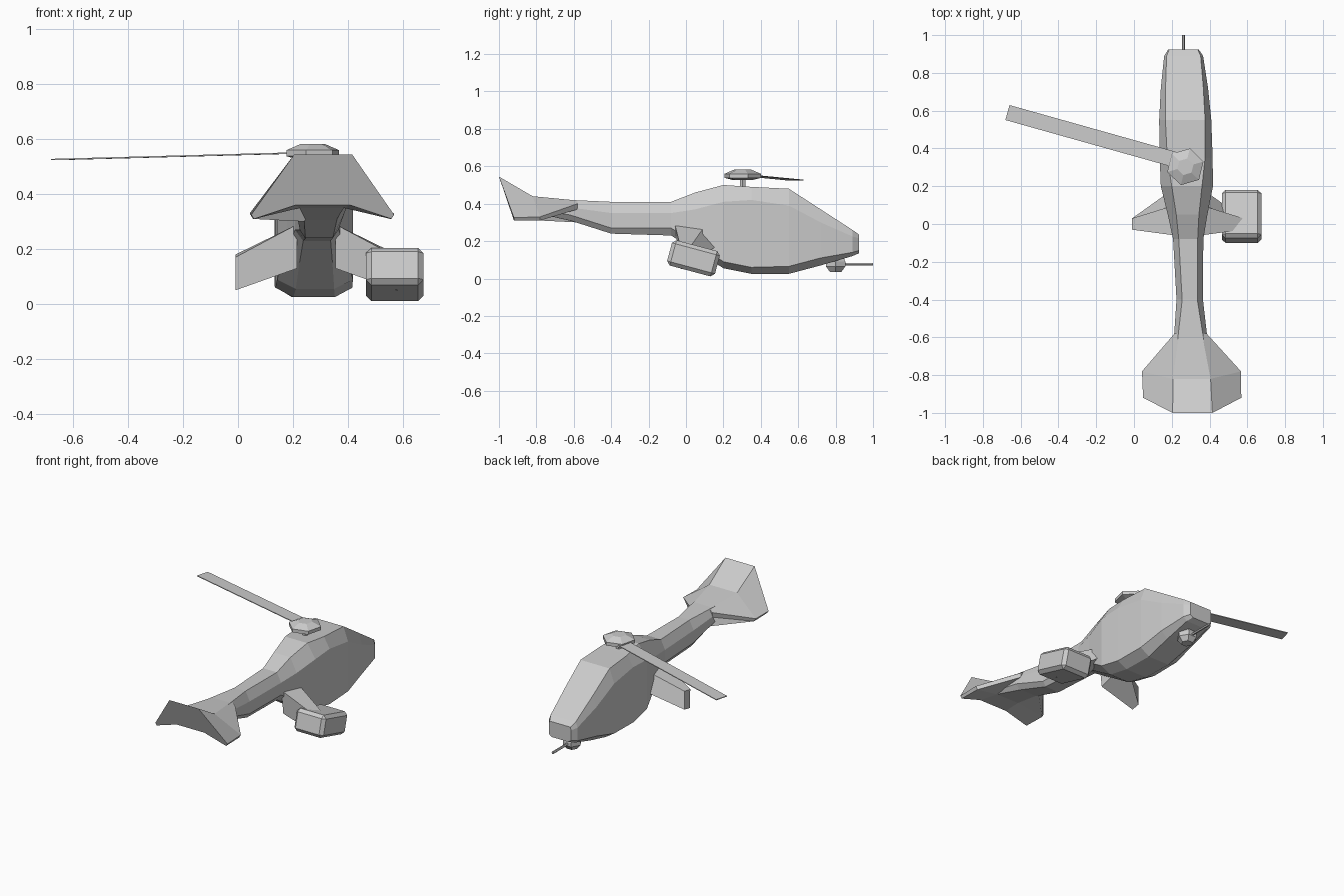
import bpy
import bmesh
import math
from mathutils import Matrix, Vector

cube = bpy.data.objects.get("Cube")
if cube:
    bpy.data.objects.remove(cube, do_unlink=True)

GREY = (0.6, 0.6, 0.6, 1.0)
paint = bpy.data.materials.new("plain grey")
paint.use_nodes = True
paint.diffuse_color = GREY
paint.node_tree.nodes["Principled BSDF"].inputs["Base Color"].default_value = GREY


def centre_x(y):
    """The aircraft sits slightly turned, so its centre line drifts with y."""
    return 0.285 - 0.025 * y


def finish(name, bm):
    bmesh.ops.recalc_face_normals(bm, faces=bm.faces)
    mesh = bpy.data.meshes.new(name)
    bm.to_mesh(mesh)
    bm.free()
    mesh.materials.append(paint)
    obj = bpy.data.objects.new(name, mesh)
    bpy.context.collection.objects.link(obj)
    return obj


def loft(name, rings):
    """Skin a row of equal-sized closed rings and cap both ends."""
    bm = bmesh.new()
    loops = [[bm.verts.new(point) for point in ring] for ring in rings]
    count = len(loops[0])
    for first, second in zip(loops, loops[1:]):
        for i in range(count):
            j = (i + 1) % count
            bm.faces.new((first[i], first[j], second[j], second[i]))
    bm.faces.new(loops[0])
    bm.faces.new(loops[-1])
    return finish(name, bm)


def mirrored_ring(half):
    """Turn (offset, y, z) points of one side into a full ring."""
    right = [(centre_x(y) + d, y, z) for d, y, z in half]
    left = [(centre_x(y) - d, y, z) for d, y, z in reversed(half)]
    return right + left


def turned(name, centre, profile, sides, axis="Z", twist=0.0):
    """Loft a round part from (radius, height) pairs."""
    rotation = Matrix.Rotation(-math.pi / 2, 3, "X") if axis == "Y" else Matrix.Identity(3)
    rings = []
    for radius, height in profile:
        ring = []
        for i in range(sides):
            a = twist + math.tau * i / sides
            local = Vector((radius * math.cos(a), radius * math.sin(a), height))
            ring.append(Vector(centre) + rotation @ local)
        rings.append(ring)
    return loft(name, rings)


# Fuselage: y, half widths (bottom, side, top), heights (bottom, lower, upper, top)
sections = [
    (.925, .06, .08, .075, .135, .15, .215, .235),
    (.89, .075, .103, .09, .12, .14, .225, .26),
    (.72, .08, .125, .1, .07, .11, .3, .37),
    (.55, .075, .138, .105, .025, .065, .39, .48),
    (.35, .075, .14, .1, .025, .06, .42, .49),
    (.2, .07, .138, .08, .055, .09, .41, .5),
    (.05, .06, .105, .06, .15, .19, .37, .46),
    (-.08, .05, .08, .05, .23, .27, .35, .41),
    (-.4, .05, .07, .04, .24, .27, .35, .41),
    (-.62, .06, .09, .07, .31, .34, .38, .42),
    (-.8, .08, .09, .08, .35, .37, .39, .43),
]
rings = []
for y, low, side, high, z0, z1, z2, z3 in sections:
    rings.append(mirrored_ring([(low, y, z0), (side, y, z1), (side, y, z2), (high, y, z3)]))
loft("fuselage", rings)

# Tail: a raised centre wedge with two drooping fins
tail = [
    [(.1, -.93, .36), (.25, -.92, .31), (.26, -.92, .325), (.105, -1, .545)],
    [(.08, -.8, .35), (.25, -.78, .31), (.262, -.78, .33), (.1, -.82, .44)],
    [(.05, -.58, .3), (.085, -.58, .37), (.085, -.58, .4), (.06, -.58, .417)],
]
loft("tail_fins", [mirrored_ring(half) for half in tail])

# Stub wings: broad at the root, narrow and tall at the tip
root = [(-.06, .29), (.1, .28), (.19, .2), (-.04, .13)]
tip = [(-.03, .17), (.03, .18), (.03, .06), (-.025, .05)]
for side, name in ((1, "left_stub_wing"), (-1, "right_stub_wing")):
    loft(name, [[(.285 + side * d, y, z) for y, z in ring]
                for d, ring in ((.07, root), (.295, tip))])

# Bevelled weapon pod, pitched nose down
bm = bmesh.new()
bmesh.ops.create_cube(bm, size=1)
bmesh.ops.scale(bm, vec=(.21, .265, .14), verts=bm.verts)
pod = finish("weapon_pod", bm)
pod.location = (.57, .04, .108)
pod.rotation_euler.x = -math.radians(15)
bevel = pod.modifiers.new("chamfer", "BEVEL")
bevel.width = .02
bevel.segments = 1

# Rotor mast, hub and single blade
hub = (.272, .303, .5)
turned("rotor_mast", hub, [(.018, -.02), (.018, .04)], 6)
turned("rotor_hub", hub, [(.06, .028), (.1, .038), (.1, .06), (.045, .083)], 6, twist=.28)

inner, outer = Vector((.22, .34, .55)), Vector((-.67, .59, .526))
across = (outer - inner).cross(Vector((0, 0, 1))).normalized() * .041
lift = Vector((0, 0, .0025))
loft("rotor_blade", [[end + across + lift, end - across + lift,
                      end - across - lift, end + across - lift]
                     for end in (inner, outer)])

# Chin turret and gun barrel
turned("chin_turret", (.262, .8, .07),
       [(.035, -.035), (.06, -.005), (.06, .02), (.04, .06)], 6)
turned("gun_barrel", (.262, .83, .076), [(.008, 0), (.008, .17)], 6, axis="Y")
